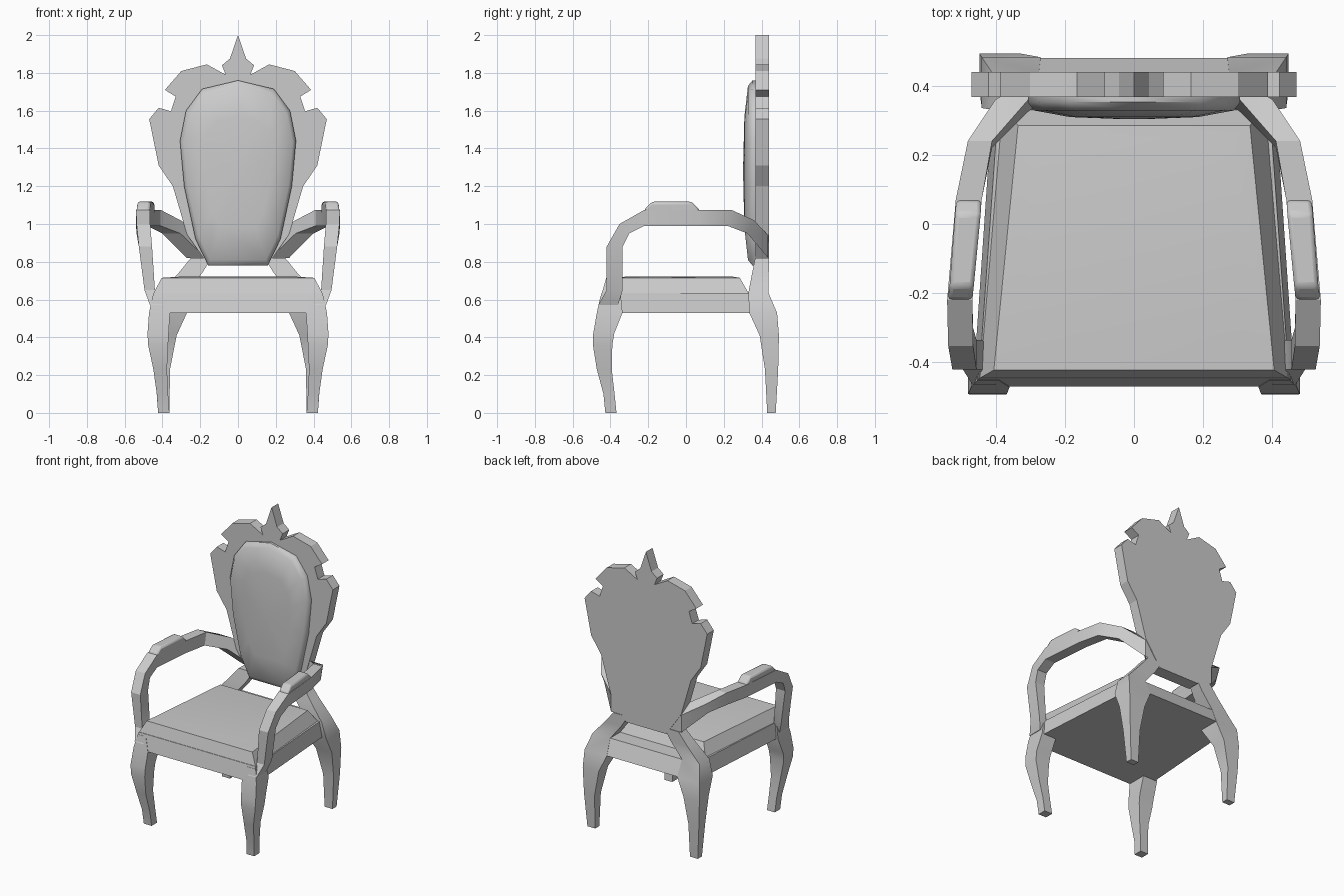
import bpy, bmesh


def make(name, rings, smooth=None, mirror=False, bevel=0):
    """Loft a closed skin through rings of points, capping both ends."""
    bm = bmesh.new()
    loops = [[bm.verts.new(p) for p in r] for r in rings]
    n = len(loops[0])
    for a, b in zip(loops, loops[1:]):
        for i in range(n):
            j = (i + 1) % n
            bm.faces.new((a[i], a[j], b[j], b[i]))
    bm.faces.new(loops[0][::-1])
    bm.faces.new(loops[-1])
    bmesh.ops.recalc_face_normals(bm, faces=bm.faces)
    me = bpy.data.meshes.new(name)
    bm.to_mesh(me)
    bm.free()
    ob = bpy.data.objects.new(name, me)
    bpy.context.collection.objects.link(ob)
    if bevel:
        m = ob.modifiers.new("round", 'BEVEL')
        m.width, m.segments = bevel, 2
    if mirror:
        m = ob.modifiers.new("mirror", 'MIRROR')
        m.use_clip = False
    if smooth:
        bpy.ops.object.select_all(action='DESELECT')
        bpy.context.view_layer.objects.active = ob
        ob.select_set(True)
        bpy.ops.object.shade_smooth_by_angle(angle=smooth)
    return ob


def leg_ring(z, x0, x1, y0, y1):
    return [(x0, y0, z), (x1, y0, z), (x1, y1, z), (x0, y1, z)]


def arm_ring(yo, zo, yi, zi, xo, xi):
    return [(xo, yo, zo), (xi, yo, zo), (xi, yi, zi), (xo, yi, zi)]


def seat_ring(z, xf, xb, yf, yb):
    return [(-xf, yf, z), (xf, yf, z), (xb, yb, z), (-xb, yb, z)]


def full(half):
    """Mirror a right-half outline that starts on the centre line."""
    return half + [(-x, z) for x, z in reversed(half[1:])]


# legs; the back legs carry on up to the backrest
make("front_leg", [leg_ring(*r) for r in (
    (0, .363, .423, -.427, -.368),
    (.10, .37, .43, -.437, -.378),
    (.23, .376, .448, -.472, -.393),
    (.36, .37, .476, -.493, -.39),
    (.42, .367, .479, -.491, -.38),
    (.53, .36, .471, -.472, -.336),
    (.62, .39, .452, -.452, -.345))], smooth=.5, mirror=True)
make("back_leg", [leg_ring(*r) for r in (
    (0, .363, .423, .43, .475),
    (.23, .36, .44, .418, .488),
    (.41, .325, .447, .39, .492),
    (.53, .27, .44, .335, .482),
    (.635, .275, .41, .33, .437),
    (.74, .19, .315, .35, .438),
    (.82, .14, .25, .366, .439))], smooth=.5, mirror=True)

# seat frame and cushion
make("seat", [seat_ring(*r) for r in (
    (.53, .465, .40, -.47, .48),
    (.635, .448, .385, -.447, .436),
    (.636, .445, .38, -.445, .33),
    (.715, .405, .335, -.422, .285),
    (.721, .31, .28, -.32, .25))], smooth=.7)

# arms with pads
make("arm", [arm_ring(*r) for r in (
    (-.465, .57, -.36, .57, .466, .40),
    (-.42, .65, -.335, .65, .495, .44),
    (-.42, .88, -.335, .88, .525, .455),
    (-.352, 1.0, -.30, .95, .537, .465),
    (-.22, 1.075, -.22, .99, .54, .467),
    (.07, 1.075, .07, .99, .515, .44),
    (.24, 1.075, .22, .99, .48, .41),
    (.36, 1.02, .325, .95, .40, .305),
    (.435, .94, .435, .82, .27, .17))], smooth=.4, mirror=True)
make("arm_pad", [arm_ring(*r) for r in (
    (-.22, 1.078, -.22, 1.05, .538, .468),
    (-.18, 1.118, -.18, 1.05, .533, .463),
    (.03, 1.118, .03, 1.05, .517, .443),
    (.07, 1.078, .07, 1.05, .513, .441))], smooth=.6, mirror=True, bevel=.012)

# carved backrest board
board = full([(0, 2.0), (.043, 1.875), (.085, 1.84), (.065, 1.79), (.165, 1.845),
              (.30, 1.81), (.387, 1.71), (.33, 1.675), (.355, 1.597), (.42, 1.615),
              (.47, 1.555), (.42, 1.31), (.345, 1.20), (.27, .945), (.155, .78)])
make("backrest", [[(x, y, z) for x, z in board] for y in (.367, .439)])

# padded panel on the backrest
panel = full([(0, 1.76), (.19, 1.715), (.275, 1.60), (.307, 1.44), (.285, 1.20),
              (.225, .92), (.157, .78)])
make("back_cushion", [[(x * s, y, 1.28 + (z - 1.28) * s) for x, z in panel]
                      for s, y in ((1, .37), (1, .352), (.94, .328), (.6, .309), (.1, .303))],
     smooth=.8)
